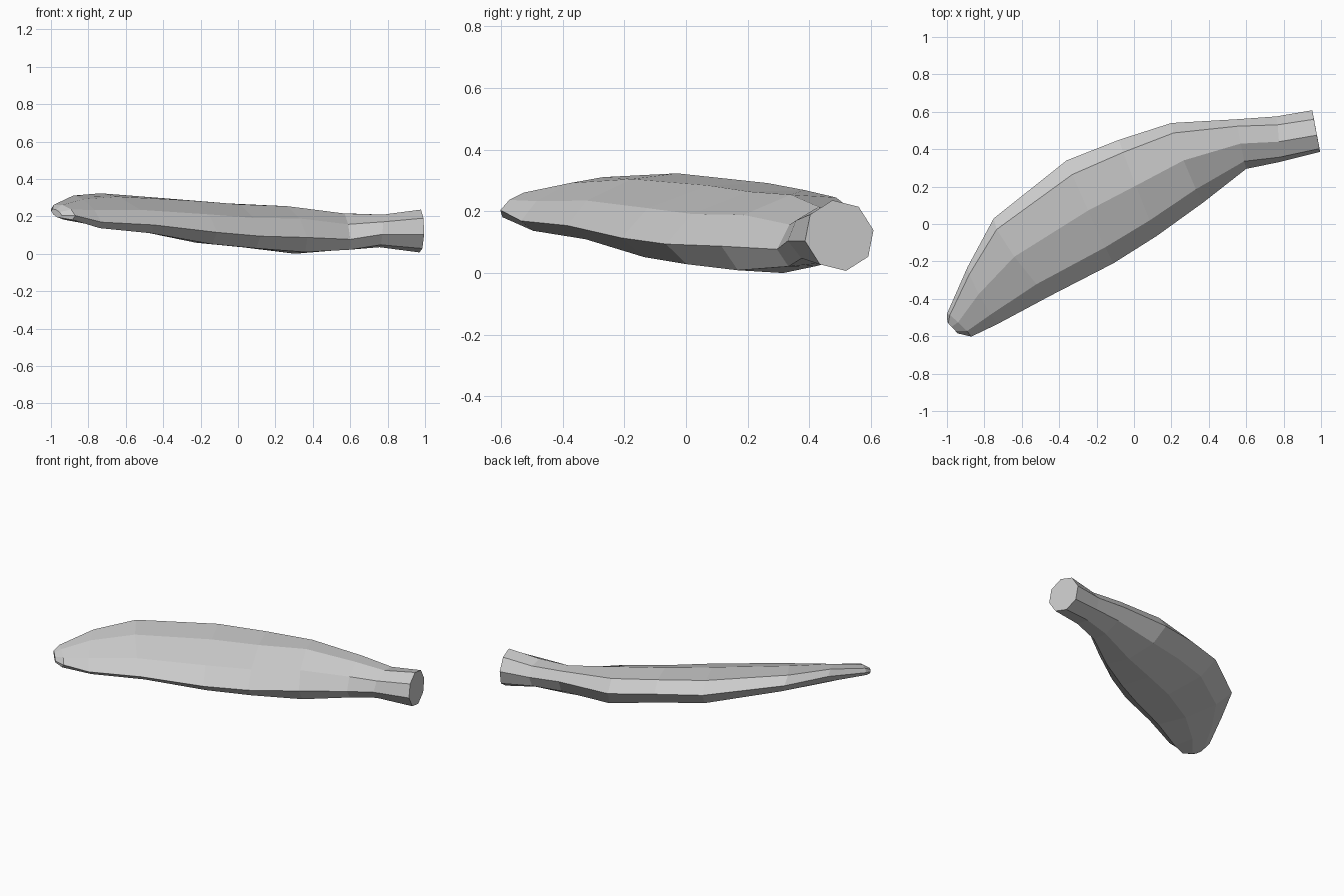
import bpy, bmesh, math
from mathutils import Vector

# Cross-sections from blossom tip to stem end: outer edge, inner edge, top ridge
RINGS = [
    ((-0.998, -0.525, 0.228), (-0.942, -0.585, 0.205), (-0.975, -0.550, 0.238)),
    ((-1.000, -0.480, 0.240), (-0.870, -0.602, 0.205), (-0.940, -0.525, 0.262)),
    ((-0.890, -0.230, 0.280), (-0.730, -0.535, 0.170), (-0.830, -0.375, 0.293)),
    ((-0.750, 0.030, 0.280), (-0.450, -0.385, 0.155), (-0.640, -0.175, 0.306)),
    ((-0.360, 0.340, 0.230), (-0.110, -0.210, 0.115), (-0.245, 0.072, 0.285)),
    ((-0.080, 0.450, 0.205), (0.120, -0.065, 0.095), (0.010, 0.205, 0.265)),
    ((0.200, 0.540, 0.168), (0.370, 0.115, 0.088), (0.265, 0.340, 0.255)),
    ((0.550, 0.560, 0.162), (0.600, 0.295, 0.078), (0.570, 0.430, 0.216)),
    ((0.760, 0.575, 0.141), (0.772, 0.330, 0.105), (0.775, 0.440, 0.210)),
    ((0.953, 0.608, 0.140), (0.995, 0.386, 0.105), (0.978, 0.475, 0.237)),
]
SIDES = 8

bm = bmesh.new()
rings = []
for outer, inner, top in RINGS:
    o, i, t = Vector(outer), Vector(inner), Vector(top)
    c = (o + i) / 2
    rings.append([bm.verts.new(c + (o - c) * math.cos(k * math.tau / SIDES)
                               + (t - c) * math.sin(k * math.tau / SIDES))
                  for k in range(SIDES)])

# Skin between neighbouring rings and both end caps
for a, b in zip(rings, rings[1:]):
    for k in range(SIDES):
        n = (k + 1) % SIDES
        bm.faces.new((a[k], a[n], b[n], b[k]))
bm.faces.new(rings[0])
bm.faces.new(rings[-1])
bmesh.ops.recalc_face_normals(bm, faces=bm.faces)

# Rest the fruit on the floor
low = min(v.co.z for v in bm.verts)
bmesh.ops.translate(bm, verts=bm.verts, vec=(0, 0, -low))

mesh = bpy.data.meshes.new("banana")
bm.to_mesh(mesh)
bm.free()
banana = bpy.data.objects.new("banana", mesh)
bpy.context.collection.objects.link(banana)
